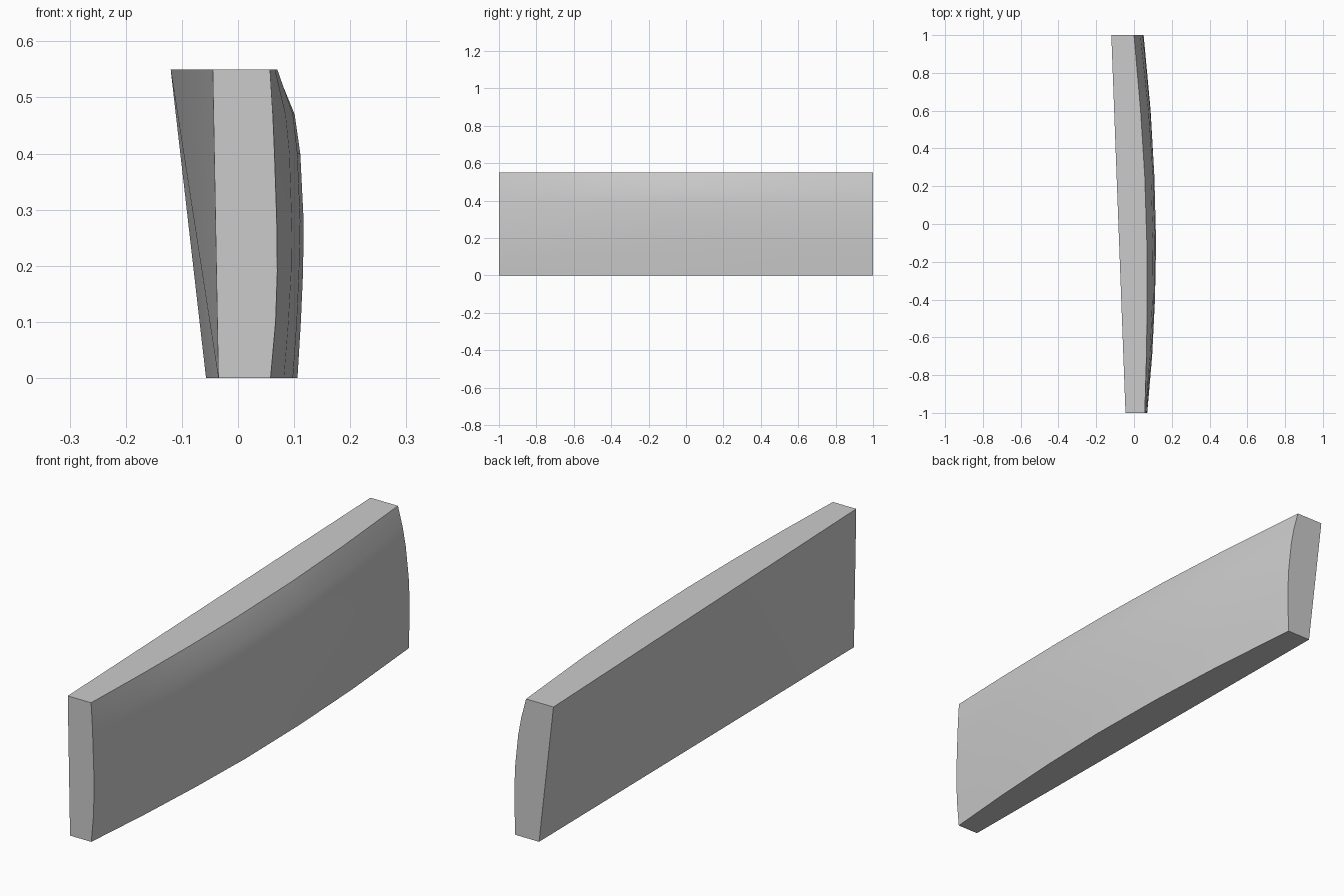
import bpy, bmesh, math

if "Cube" in bpy.data.objects:
    bpy.data.objects.remove(bpy.data.objects["Cube"])

# Bulged outer face: x offsets sampled along length (y) for each height (z)
ys = [-1, -.7, -.4, -.1, .25, .6, 1]
rows = {
    0.00: [.058, .082, .098, .106, .100, .082, .048],
    0.10: [.067, .090, .105, .112, .105, .085, .050],
    0.19: [.070, .095, .109, .116, .108, .088, .051],
    0.28: [.069, .096, .111, .117, .108, .086, .047],
    0.40: [.065, .092, .106, .111, .102, .077, .034],
    0.47: [.062, .085, .098, .101, .090, .063, .021],
    0.55: [.057, .066, .070, .068, .057, .035, .000],
}

bm = bmesh.new()
grid = [[bm.verts.new((x, y, z)) for x, y in zip(xs, ys)] for z, xs in rows.items()]
for lo, hi in zip(grid, grid[1:]):
    for i in range(len(ys) - 1):
        bm.faces.new((lo[i], lo[i + 1], hi[i + 1], hi[i]))

# Slightly twisted back face, two triangles
front_low = bm.verts.new((-.035, -1, 0))
front_top = bm.verts.new((-.045, -1, .55))
rear_low = bm.verts.new((-.057, 1, 0))
rear_top = bm.verts.new((-.12, 1, .55))
bm.faces.new((front_low, front_top, rear_top))
bm.faces.new((front_low, rear_top, rear_low))

# Flat top, bottom and ends
bm.faces.new([front_top] + grid[-1] + [rear_top])
bm.faces.new([front_low] + grid[0] + [rear_low])
bm.faces.new([front_low] + [r[0] for r in grid] + [front_top])
bm.faces.new([rear_low] + [r[-1] for r in grid] + [rear_top])
bmesh.ops.recalc_face_normals(bm, faces=bm.faces)

mesh = bpy.data.meshes.new("curved_panel")
bm.to_mesh(mesh)
bm.free()
panel = bpy.data.objects.new("curved_panel", mesh)
bpy.context.collection.objects.link(panel)
bpy.context.view_layer.objects.active = panel
panel.select_set(True)
bpy.ops.object.shade_smooth_by_angle(angle=math.radians(30))
